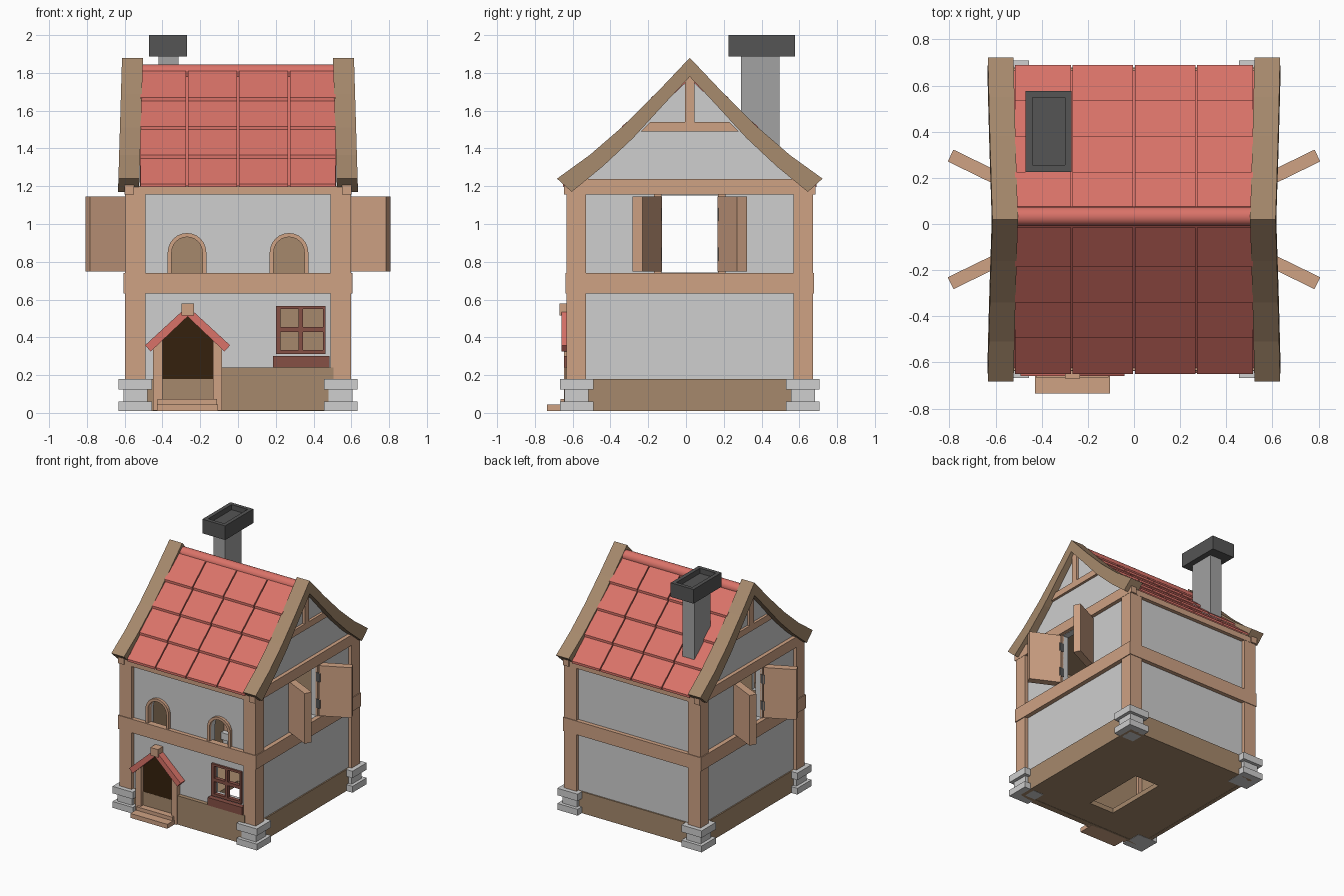
import bpy, bmesh, math

cube = bpy.data.objects.get("Cube")
if cube:
    bpy.data.objects.remove(cube, do_unlink=True)

YC = 0.02  # ridge line of the house


def material(name, r, g, b):
    m = bpy.data.materials.new(name)
    m.use_nodes = True
    m.diffuse_color = (r, g, b, 1)
    node = next(n for n in m.node_tree.nodes if n.type == 'BSDF_PRINCIPLED')
    node.inputs["Base Color"].default_value = (r, g, b, 1)
    node.inputs["Roughness"].default_value = 0.9
    return m


WOOD = material("light wood", 0.62, 0.36, 0.23)
TAN = material("aged timber", 0.38, 0.25, 0.15)
PLASTER = material("pale plaster", 0.62, 0.62, 0.62)
RED = material("red tile", 0.70, 0.17, 0.14)
DARK = material("dark doorway", 0.035, 0.015, 0.004)
MAROON = material("window maroon", 0.24, 0.08, 0.06)
GREY = material("chimney grey", 0.36, 0.36, 0.36)
CHARCOAL = material("charcoal", 0.09, 0.09, 0.09)


def prism(name, pts, axis, a, b, mat):
    """Extrude a (y,z), (x,z) or (x,y) outline along x, y or z."""
    put = {'x': lambda p, t: (t, p[0], p[1]),
           'y': lambda p, t: (p[0], t, p[1]),
           'z': lambda p, t: (p[0], p[1], t)}[axis]
    bm = bmesh.new()
    lo = [bm.verts.new(put(p, a)) for p in pts]
    hi = [bm.verts.new(put(p, b)) for p in pts]
    bm.faces.new(lo)
    bm.faces.new(hi)
    n = len(pts)
    for i in range(n):
        j = (i + 1) % n
        bm.faces.new((lo[i], lo[j], hi[j], hi[i]))
    bmesh.ops.recalc_face_normals(bm, faces=bm.faces)
    me = bpy.data.meshes.new(name)
    bm.to_mesh(me)
    bm.free()
    me.materials.append(mat)
    ob = bpy.data.objects.new(name, me)
    bpy.context.collection.objects.link(ob)
    return ob


def box(name, x0, x1, y0, y1, z0, z1, mat):
    return prism(name, [(x0, y0), (x1, y0), (x1, y1), (x0, y1)], 'z', z0, z1, mat)


def ring(name, hx, hy, t, z0, z1, mat):
    """Four beams round the house."""
    for s, side in ((-1, "front"), (1, "back")):
        y = sorted((YC + s * hy, YC + s * (hy - t)))
        box(f"{side}_{name}", -hx, hx, *y, z0, z1, mat)
    for s, side in ((-1, "right"), (1, "left")):
        x = sorted((s * hx, s * (hx - t)))
        box(f"{side}_{name}", *x, YC - hy + t, YC + hy - t, z0, z1, mat)


def arch(cx, r, z0, zs):
    top = [(cx + r * math.cos(math.pi * i / 12), zs + r * math.sin(math.pi * i / 12))
           for i in range(13)]
    return [(cx + r, z0)] + top + [(cx - r, z0)]


def cut(ob, cutters):
    for c in cutters:
        c.hide_render = True
        mod = ob.modifiers.new("cut", 'BOOLEAN')
        mod.operation, mod.solver, mod.object = 'DIFFERENCE', 'EXACT', c
    bpy.context.view_layer.update()
    dg = bpy.context.evaluated_depsgraph_get()
    me = bpy.data.meshes.new_from_object(ob.evaluated_get(dg))
    ob.modifiers.clear()
    ob.data = me
    for c in cutters:
        bpy.data.objects.remove(c, do_unlink=True)


# Hollow house body with window openings
HX, HY = 0.57, 0.625
body = prism("house_walls", [(YC - HY, 0.012), (YC + HY, 0.012), (YC + HY, 1.18),
                             (YC, 1.77), (YC - HY, 1.18)], 'x', -HX, HX, PLASTER)
ARCHES = (-0.27, 0.27)
cutters = [box("cut_room", -0.52, 0.52, YC - 0.575, YC + 0.575, 0.05, 1.165, PLASTER),
           box("cut_side", -0.8, 0.8, YC - 0.15, YC + 0.15, 0.742, 1.152, PLASTER),
           box("cut_window", 0.215, 0.455, -0.8, -0.4, 0.325, 0.555, PLASTER),
           box("cut_floor", -0.11, 0.11, -0.37, 0.15, -0.1, 0.1, PLASTER)]
cutters += [prism("cut_arch", arch(x, 0.081, 0.70, 0.85), 'y', -0.8, -0.4, PLASTER)
            for x in ARCHES]
cut(body, cutters)
body.data.materials.clear()
body.data.materials.append(PLASTER)
body.data.materials.append(TAN)
for p in body.data.polygons:  # timber lining and floor
    c = p.center
    inside = abs(c.x) < 0.53 and abs(c.y - YC) < 0.585 and c.z < 1.17
    p.material_index = 1 if inside or c.z < 0.1 else 0

# Base boards, beams, posts and corner stones
ring("base_board", 0.58, 0.635, 0.03, 0.01, 0.18, TAN)
box("front_base_panel", -0.085, 0.505, -0.637, -0.60, 0.012, 0.24, TAN)
ring("middle_beam", 0.605, 0.658, 0.05, 0.632, 0.74, WOOD)
ring("top_beam", 0.60, 0.655, 0.05, 1.155, 1.2, WOOD)
for sx in (-1, 1):
    xs = sorted((sx * 0.55, sx * 0.60))
    box("gable_base_beam", *xs, -0.645, 0.685, 1.156, 1.238, WOOD)
    for sy in (-1, 1):
        def corner(name, i, o, j, p, z0, z1, mat):
            box(name, *sorted((sx * i, sx * o)),
                *sorted((YC + sy * j, YC + sy * p)), z0, z1, mat)
        corner("corner_post", 0.49, 0.598, 0.55, 0.653, 0.1, 1.16, WOOD)
        corner("stone_bottom", 0.455, 0.633, 0.51, 0.688, 0.01, 0.06, PLASTER)
        corner("stone_middle", 0.48, 0.607, 0.535, 0.662, 0.06, 0.125, PLASTER)
        corner("stone_top", 0.455, 0.633, 0.51, 0.688, 0.125, 0.18, PLASTER)

# Gable timbers and curved rake boards
for sx in (-1, 1):
    xs = sorted((sx * 0.56, sx * 0.59))
    prism("gable_tie_beam", [(YC - 0.26, 1.49), (YC + 0.26, 1.49), (YC + 0.21, 1.54),
                             (YC - 0.21, 1.54)], 'x', *xs, WOOD)
    box("gable_king_post", *xs, YC - 0.026, YC + 0.026, 1.54, 1.79, WOOD)
    outer = [(0.703, 1.24), (0.53, 1.365), (0.36, 1.512), (0.18, 1.69)]
    inner = [(0.625, 1.17), (0.46, 1.305), (0.30, 1.455), (0.14, 1.63)]
    half = outer + [(0, 1.88)]
    under = inner + [(0, 1.78)]
    pts = [(YC - d, z) for d, z in half] + [(YC + d, z) for d, z in outer[::-1]]
    pts += [(YC + d, z) for d, z in inner] + [(YC - d, z) for d, z in under[::-1]]
    rake = prism("rake_board", pts, 'x', *sorted((sx * 0.503, sx * 0.614)), TAN)
    for v in rake.data.vertices:  # boards lean outward towards the eaves
        v.co.x += sx * 0.03 * (1.88 - v.co.z)

# Roof tiles in overlapping rows
STEP, COLS = 0.155, (-0.52, -0.27, 0.0, 0.27, 0.52)
for s in (-1, 1):
    prism("roof_underlay", [(YC + s * 0.65, 1.17), (YC + s * 0.65, 1.195),
                            (YC, 1.80), (YC, 1.765)], 'x', -0.52, 0.52, RED)
    for row in range(4):
        d0 = 0.67 - STEP * row
        d1 = d0 - STEP - 0.015
        z0 = 1.195 + 0.152 * row
        z1 = z0 + 0.152
        prof = [(YC + s * d0, z0), (YC + s * d0, z0 + 0.018),
                (YC + s * d1, z1 + 0.008), (YC + s * d1, z1 - 0.012)]
        for a, b in zip(COLS, COLS[1:]):
            prism("roof_tile", prof, 'x', a + 0.004, b - 0.004, RED)
circle = [(0.033 + 0.042 * math.cos(math.tau * i / 20),
           1.803 + 0.042 * math.sin(math.tau * i / 20)) for i in range(20)]
ridge = prism("ridge_cap", circle, 'x', -0.51, 0.51, RED)
for p in ridge.data.polygons:
    p.use_smooth = abs(p.normal.x) < 0.5

# Chimney
box("chimney_stack", -0.42, -0.315, 0.29, 0.495, 1.35, 1.90, GREY)
cap = box("chimney_cap", -0.47, -0.27, 0.225, 0.577, 1.888, 2.0, CHARCOAL)
cut(cap, [box("cut_cap", -0.44, -0.30, 0.255, 0.548, 1.96, 2.1, CHARCOAL)])

# Side shutters with hinges and trims
for sx in (-1, 1):
    for sy in (-1, 1):
        ux, uy = math.cos(math.radians(26)), math.sin(math.radians(26))
        start, length, t = (0.592, 0.146), 0.24, 0.057
        pts = []
        for a, b in ((0, 0), (length, 0), (length, t), (0, t)):
            pts.append((sx * (start[0] + a * ux - b * uy),
                        YC + sy * (start[1] + a * uy + b * ux)))
        prism("shutter", pts, 'z', 0.748, 1.146, WOOD)
        ys = sorted((YC + sy * 0.15, YC + sy * 0.19))
        box("side_window_trim", *sorted((sx * 0.56, sx * 0.58)), *ys, 0.74, 1.156, WOOD)
        hy = sorted((YC + sy * 0.147, YC + sy * 0.172))
        for z in (0.84, 1.05):
            box("shutter_hinge", *sorted((sx * 0.565, sx * 0.602)), *hy,
                z - 0.035, z + 0.035, CHARCOAL)

# Arched window surrounds
for x in ARCHES:
    pts = arch(x, 0.102, 0.735, 0.85) + arch(x, 0.081, 0.735, 0.85)[::-1]
    prism("arched_window_frame", pts, 'y', -0.628, -0.58, WOOD)

# Four-pane window
for x0, x1 in ((0.2, 0.224), (0.32, 0.344), (0.45, 0.462)):
    box("window_upright", x0, x1, -0.622, -0.59, 0.312, 0.567, MAROON)
for z0, z1 in ((0.312, 0.332), (0.428, 0.455), (0.55, 0.567)):
    box("window_crossbar", 0.2, 0.462, -0.620, -0.59, z0, z1, MAROON)
box("window_sill", 0.185, 0.485, -0.645, -0.59, 0.24, 0.302, MAROON)

# Door with little roof and steps
DX = -0.267
prism("doorway", [(DX - 0.14, 0.07), (DX + 0.14, 0.07), (DX + 0.14, 0.40),
                  (DX, 0.52), (DX - 0.14, 0.40)], 'y', -0.614, -0.60, DARK)
for s in (-1, 1):
    prism("door_post", [(DX + s * 0.134, 0.012), (DX + s * 0.182, 0.012),
                        (DX + s * 0.182, 0.37), (DX + s * 0.134, 0.41)],
          'y', -0.645, -0.59, WOOD)
    prism("door_roof", [(DX, 0.565), (DX + s * 0.225, 0.358), (DX + s * 0.195, 0.325),
                        (DX, 0.51)], 'y', -0.66, -0.59, RED)
box("door_keystone", DX - 0.033, DX + 0.033, -0.67, -0.59, 0.515, 0.578, WOOD)
box("lower_step", -0.43, -0.105, -0.735, -0.60, 0.01, 0.045, WOOD)
box("upper_step", -0.425, -0.11, -0.665, -0.60, 0.045, 0.073, WOOD)
